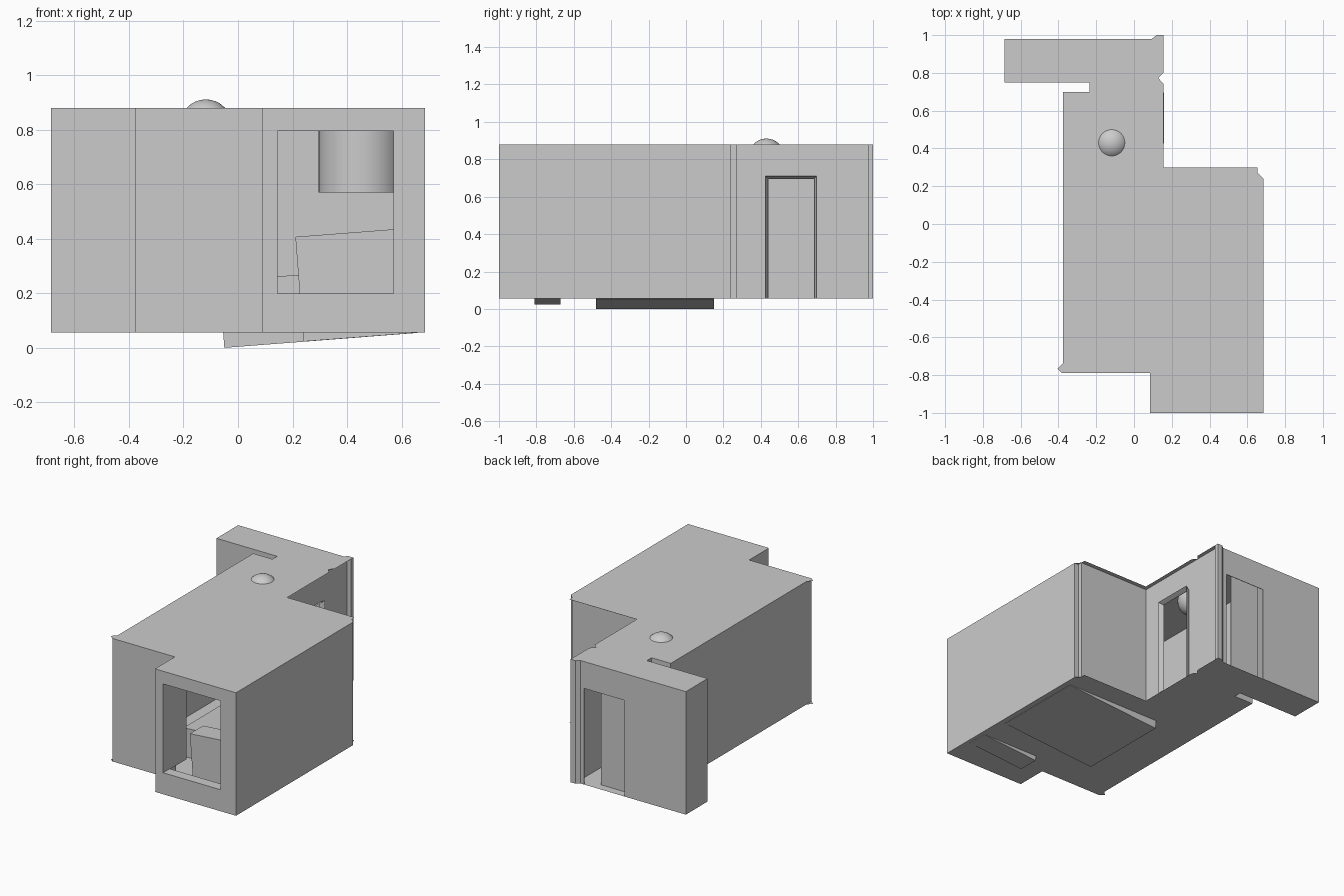
import bpy, bmesh, math
from mathutils import Matrix

if "Cube" in bpy.data.objects:
    bpy.data.objects.remove(bpy.data.objects["Cube"])

FLOOR, ROOF = 0.056, 0.88


def finish(bm, name):
    bmesh.ops.recalc_face_normals(bm, faces=bm.faces)
    me = bpy.data.meshes.new(name)
    bm.to_mesh(me)
    bm.free()
    ob = bpy.data.objects.new(name, me)
    bpy.context.collection.objects.link(ob)
    return ob


def add_box(bm, lo, hi):
    size = [h - l for l, h in zip(lo, hi)]
    mid = [(h + l) / 2 for l, h in zip(lo, hi)]
    m = Matrix.Translation(mid) @ Matrix.Diagonal((*size, 1))
    bmesh.ops.create_cube(bm, size=1, matrix=m)


def boxes(name, *ranges):
    bm = bmesh.new()
    for lo, hi in ranges:
        add_box(bm, lo, hi)
    return finish(bm, name)


def tilted_box(name, corner, length, height, y0, y1, angle):
    """Box pivoted about its lower left edge, sloping up towards +x."""
    bm = bmesh.new()
    add_box(bm, (0, y0, 0), (length, y1, height))
    m = Matrix.Translation((corner[0], 0, corner[1])) @ Matrix.Rotation(-angle, 4, 'Y')
    bm.transform(m)
    return finish(bm, name)


def loft(name, loop_a, loop_b, closed=False):
    """Sheet of quads between two matching point loops."""
    bm = bmesh.new()
    a = [bm.verts.new(p) for p in loop_a]
    b = [bm.verts.new(p) for p in loop_b]
    for i in range(len(a) if closed else len(a) - 1):
        j = (i + 1) % len(a)
        bm.faces.new((a[i], a[j], b[j], b[i]))
    return finish(bm, name)


# floor and ceiling sheets, overhanging the recessed walls
slab_plan = [(-0.685, 0.98), (0.095, 0.98), (0.12, 1.0), (0.155, 1.0), (0.155, 0.80),
             (0.128, 0.772), (0.155, 0.745), (0.155, 0.30), (0.655, 0.30), (0.655, 0.27),
             (0.685, 0.24), (0.685, -1.0), (0.085, -1.0), (0.085, -0.79), (-0.38, -0.79),
             (-0.405, -0.765), (-0.375, -0.735), (-0.375, 0.70), (-0.235, 0.70),
             (-0.235, 0.75), (-0.685, 0.75)]
for name, z in (("floor", FLOOR), ("ceiling", ROOF)):
    bm = bmesh.new()
    bm.faces.new([bm.verts.new((x, y, z)) for x, y in slab_plan])
    finish(bm, name)

# walls
wall_plan = [(-0.685, 0.98), (0.095, 0.98), (0.12, 1.0), (0.155, 1.0), (0.155, 0.973),
             (0.128, 0.973), (0.128, 0.27), (0.655, 0.27), (0.655, 0.24), (0.685, 0.24),
             (0.685, -1.0), (0.088, -1.0), (0.088, -0.79), (-0.377, -0.79),
             (-0.377, 0.70), (-0.235, 0.70), (-0.235, 0.75), (-0.685, 0.75)]
walls = loft("walls", [(x, y, FLOOR) for x, y in wall_plan],
             [(x, y, ROOF) for x, y in wall_plan], closed=True)
thin = walls.modifiers.new("thin_walls", 'SOLIDIFY')
thin.thickness = 0.004
thin.offset = -1

# window and door openings
SILL = FLOOR - 0.02
cutter = boxes("opening_cutter",
               ((0.145, -1.1, 0.20), (0.57, -0.95, 0.795)),
               ((0.09, 0.44, SILL), (0.25, 0.685, 0.695)),
               ((-0.23, 0.93, SILL), (0.07, 1.1, 0.70)))
cutter.hide_render = True
cut = walls.modifiers.new("openings", 'BOOLEAN')
cut.operation = 'DIFFERENCE'
cut.solver = 'EXACT'
cut.object = cutter
bpy.context.view_layer.objects.active = walls
walls.select_set(True)
for m in list(walls.modifiers):
    bpy.ops.object.modifier_apply(modifier=m.name)
bpy.data.objects.remove(cutter)

# window reveal, with a deep left side
Y0, Y1, T = -0.998, -0.93, 0.004
boxes("window_frame",
      ((0.145 - T, Y0, 0.20 - T), (0.145, -0.75, 0.795 + T)),
      ((0.57, Y0, 0.20 - T), (0.57 + T, Y1, 0.795 + T)),
      ((0.145, Y0, 0.20 - T), (0.57, Y1, 0.20)),
      ((0.145, Y0, 0.795), (0.57, Y1, 0.795 + T)))

# flared side door surround
loft("side_door_frame",
     [(0.158, y, z) for y, z in ((0.425, FLOOR), (0.425, 0.71), (0.697, 0.71), (0.697, FLOOR))],
     [(0.126, y, z) for y, z in ((0.44, FLOOR), (0.44, 0.695), (0.685, 0.695), (0.685, FLOOR))])

# half-closed leaf behind the back doorway
boxes("back_door_leaf", ((-0.235, 0.92, FLOOR), (-0.016, 0.924, 0.75)))

# furniture blocks, tilted through the floor
TILT = math.radians(4.4)
tilted_box("bed", (-0.05, 0.0), 0.70, 0.246, -0.48, 0.15, TILT)
tilted_box("cabinet", (0.24, 0.023), 0.42, 0.385, -0.81, -0.67, TILT)

# drum lamp over the bed
bm = bmesh.new()
bmesh.ops.create_cone(bm, cap_ends=True, segments=32, radius1=0.155, radius2=0.155,
                      depth=0.29, matrix=Matrix.Translation((0.45, -0.16, 0.715)))
drum = finish(bm, "drum_lamp")

# globe lamp set into the ceiling
bm = bmesh.new()
bmesh.ops.create_uvsphere(bm, u_segments=32, v_segments=16, radius=0.095,
                          matrix=Matrix.Translation((-0.118, 0.43, 0.816)))
globe = finish(bm, "globe_lamp")

bpy.ops.object.select_all(action='DESELECT')
drum.select_set(True)
globe.select_set(True)
bpy.context.view_layer.objects.active = globe
bpy.ops.object.shade_smooth_by_angle()
